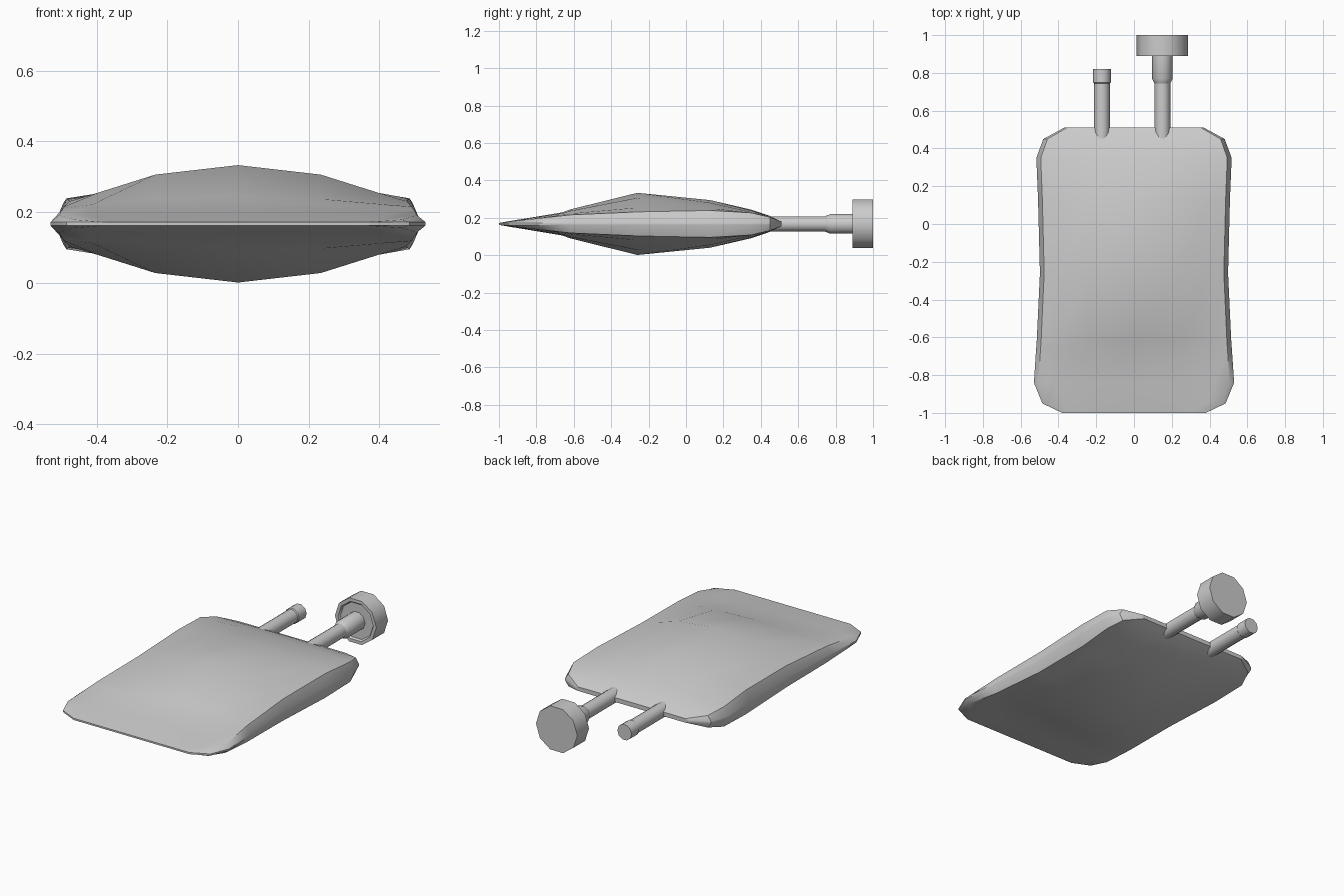
import bpy, bmesh, math

if "Cube" in bpy.data.objects:
    bpy.data.objects.remove(bpy.data.objects["Cube"])

MID = 0.167  # height of the seam plane


def finish(name, bm, angle):
    bmesh.ops.recalc_face_normals(bm, faces=bm.faces)
    me = bpy.data.meshes.new(name)
    bm.to_mesh(me)
    bm.free()
    ob = bpy.data.objects.new(name, me)
    bpy.context.collection.objects.link(ob)
    bpy.ops.object.select_all(action='DESELECT')
    ob.select_set(True)
    bpy.context.view_layer.objects.active = ob
    bpy.ops.object.shade_smooth_by_angle(angle=math.radians(angle))
    return ob


def lathe_y(name, x, profile, sides=10):
    """Closed solid of revolution about the y direction; profile = (y, radius)."""
    bm = bmesh.new()
    rings = []
    for y, r in profile:
        rings.append([bm.verts.new((x + r * math.cos(2 * math.pi * i / sides), y,
                                    MID + r * math.sin(2 * math.pi * i / sides)))
                      for i in range(sides)])
    for a, b in zip(rings, rings[1:]):
        for i in range(sides):
            j = (i + 1) % sides
            bm.faces.new((a[i], a[j], b[j], b[i]))
    bm.faces.new(rings[0])
    bm.faces.new(rings[-1])
    return finish(name, bm, 40)


# Fluid bag: rows of (y, half width, centre height, shoulder height)
rows = [(-1.00, 0.38, 0.005, 0.005), (-0.95, 0.485, 0.014, 0.012),
        (-0.84, 0.53, 0.032, 0.025), (-0.66, 0.518, 0.062, 0.045),
        (-0.62, 0.515, 0.077, 0.050), (-0.26, 0.498, 0.166, 0.070),
        (0.13, 0.508, 0.127, 0.075), (0.35, 0.517, 0.076, 0.060),
        (0.45, 0.48, 0.042, 0.036), (0.51, 0.37, 0.013, 0.012)]
# Columns: fraction of half width, blend from shoulder to centre height
half = [(0.0, 1.0), (0.47, 0.72), (0.80, 0.18), (0.955, -0.06)]
cols = [(-f, k) for f, k in half[:0:-1]] + half

bm = bmesh.new()
layers = []
for sign in (1, -1):
    grid = []
    for y, w, hc, hs in rows:
        line = [bm.verts.new((-w, y, MID + sign * 0.005))]
        line += [bm.verts.new((f * w, y, MID + sign * (hs + (hc - hs) * k))) for f, k in cols]
        line.append(bm.verts.new((w, y, MID + sign * 0.005)))
        grid.append(line)
    for a, b in zip(grid, grid[1:]):
        for i in range(len(a) - 1):
            bm.faces.new((a[i], a[i + 1], b[i + 1], b[i]))
    layers.append(grid)


# Thin welded seam joining the upper and lower sheets
def outline(g):
    return (g[0] + [r[-1] for r in g[1:-1]] + g[-1][::-1]
            + [r[0] for r in g[-2:0:-1]])


up, low = outline(layers[0]), outline(layers[1])
for i in range(len(up)):
    j = (i + 1) % len(up)
    bm.faces.new((up[i], up[j], low[j], low[i]))
finish("fluid_bag", bm, 35)

# Ports at the top end of the bag
lathe_y("plain_port", -0.17, [(0.40, 0.042), (0.745, 0.042), (0.75, 0.047), (0.82, 0.047)])
lathe_y("valve_port", 0.15, [(0.40, 0.042), (0.75, 0.042)])
lathe_y("valve_neck", 0.15, [(0.745, 0.042), (0.77, 0.055), (0.90, 0.055)])
lathe_y("valve_cap", 0.15, [(0.90, 0.108), (0.89, 0.116), (0.89, 0.136), (1.0, 0.136)])
